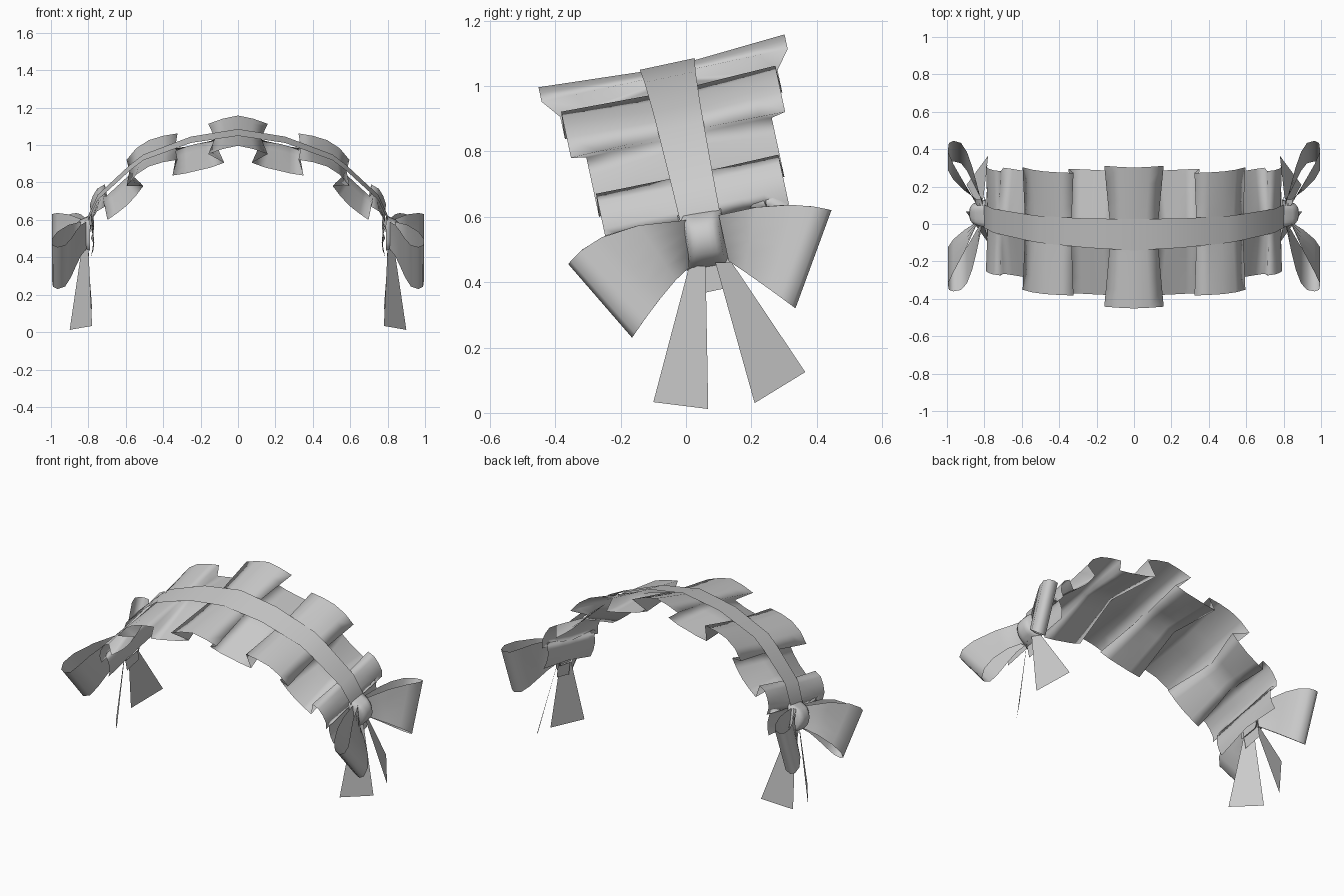
import bpy
from mathutils import Vector

cube = bpy.data.objects.get("Cube")
if cube:
    bpy.data.objects.remove(cube, do_unlink=True)

mat = bpy.data.materials.new("soft_grey")
mat.use_nodes = True
GREY = (0.6, 0.6, 0.6, 1)
mat.diffuse_color = GREY
mat.node_tree.nodes["Principled BSDF"].inputs["Base Color"].default_value = GREY


def sheet(name, rows, closed=False, mirror=False, angle=0.7):
    """Make a quad sheet from rows of points, optionally closed into a tube."""
    n, m = len(rows), len(rows[0])
    faces = []
    for i in range(n if closed else n - 1):
        k = (i + 1) % n
        for j in range(m - 1):
            faces.append((i * m + j, k * m + j, k * m + j + 1, i * m + j + 1))
    mesh = bpy.data.meshes.new(name)
    mesh.from_pydata([p for row in rows for p in row], [], faces)
    mesh.materials.append(mat)
    obj = bpy.data.objects.new(name, mesh)
    bpy.context.collection.objects.link(obj)
    if mirror:
        obj.modifiers.new("other_side", 'MIRROR')
    bpy.ops.object.select_all(action='DESELECT')
    obj.select_set(True)
    bpy.context.view_layer.objects.active = obj
    bpy.ops.object.shade_smooth_by_angle(angle=angle)
    return obj


def lerp(a, b, t):
    return a + (b - a) * t


# Arch path of the headband, in its own slightly tilted plane
ARCH = [Vector(p) for p in [(0, 0), (0.25, -0.04), (0.5, -0.135), (0.57, -0.19),
                            (0.74, -0.35), (0.79, -0.46), (0.785, -0.71)]]
UP = Vector((0, -0.21, 0.978))
ACROSS = Vector((0, 0.978, 0.21))
TOP = Vector((0, -0.055, 1.056))


def arch(s):
    d = abs(s)
    for a, b in zip(ARCH, ARCH[1:]):
        length = (b - a).length
        if d <= length or b is ARCH[-1]:
            p = a.lerp(b, d / length)
            return Vector((p.x if s >= 0 else -p.x, p.y))
        d -= length


def on_arch(s, v, h):
    """Point at arc length s, v across the band and h above it."""
    p = arch(s)
    t = (arch(s + 0.07) - arch(s - 0.07)).normalized()
    p = p + Vector((-t.y, t.x)) * h
    return TOP + Vector((p.x, 0, 0)) + UP * p.y + ACROSS * v


# Ruffle: alternating raised and sunken pleats that overlap at the edges
CENTRES = [0, 0.235, 0.485, 0.72, 0.90, 1.04]
EDGE_HALF = [0.16, 0.15, 0.155, 0.145, 0.09, 0.08]
MID_HALF = [0.125, 0.105, 0.14, 0.09, 0.08, 0.06]
HEIGHT = [0.025, -0.085, 0.025, -0.08, 0.015, -0.02]
pleats = [(k, -1) for k in range(5, 0, -1)] + [(k, 1) for k in range(6)]
rows = []
for k, side in pleats:
    raised = k % 2 == 0
    curl = -0.02 if raised else 0.02
    for t in (-1, -0.5, 0, 0.5, 1):
        row = []
        for j in range(-4, 5):
            f = abs(j) / 4
            s = side * CENTRES[k] + t * lerp(MID_HALF[k], EDGE_HALF[k], f)
            h = lerp(0 if raised else -0.015, HEIGHT[k] + curl * t * t, f)
            reach = lerp(0.40, 0.27, k / 5) if j < 0 else lerp(0.37, 0.25, k / 5)
            if not raised:
                reach -= 0.02
            row.append(on_arch(s, reach * j / 4, h))
        rows.append(row)
sheet("ruffle", rows, angle=3.1)

# Plain band lying over the ruffle
stops = [0.253, 0.52, 0.61, 0.843, 0.964, 1.08, 1.2]
stops = [-s for s in reversed(stops)] + [0] + stops
rows = []
for s in stops:
    half = lerp(0.086, 0.062, min(1, abs(s)))
    rows.append([on_arch(s, v * half, 0.012) for v in (-1, 1)])
sheet("band", rows, angle=0.5)


def bend(a, b, c, t):
    return Vector(a) * (1 - t) ** 2 + Vector(b) * 2 * t * (1 - t) + Vector(c) * t * t


# Bow loops: teardrop tubes that flare away from the knot
TEARDROP = [(0, 0.01), (0.3, 0.035), (0.6, 0.055), (0.82, 0.055), (0.96, 0.03),
            (1, 0), (0.96, -0.035), (0.8, -0.045), (0.55, -0.04), (0.3, -0.03), (0, -0.02)]


def bow_loop(name, edge_a, edge_b):
    rows = []
    for a, t in TEARDROP:
        p, q = bend(*edge_a, a), bend(*edge_b, a)
        row = []
        for j in range(5):
            r = p.lerp(q, j / 4)
            row.append((0.83 + 0.135 * a + t, r.x, r.y))
        rows.append(row)
    sheet(name, rows, closed=True, mirror=True, angle=1.2)


bow_loop("bow_front_loop",
         [(0, 0.59), (-0.27, 0.58), (-0.36, 0.455)],
         [(0.01, 0.445), (-0.05, 0.40), (-0.165, 0.23)])
bow_loop("bow_back_loop",
         [(0.13, 0.465), (0.20, 0.42), (0.335, 0.32)],
         [(0.10, 0.605), (0.30, 0.66), (0.445, 0.62)])

# Ribbon tails hanging below the knot, each twisted a little
sheet("front_tail", [[(0.80, 0.01, 0.45), (0.835, 0.06, 0.45)],
                     [(0.78, -0.10, 0.033), (0.90, 0.068, 0.012)]], mirror=True)
sheet("back_tail", [[(0.83, 0.09, 0.46), (0.805, 0.14, 0.46)],
                    [(0.895, 0.21, 0.03), (0.78, 0.365, 0.125)]], mirror=True)

# Domed knot at the middle of each bow
rows = []
for i in range(-4, 5):
    row = []
    for j in range(-4, 5):
        u, v = i / 4, j / 4
        bulge = ((1 - u ** 4) * (1 - v ** 2)) ** 0.5
        row.append((0.79 + 0.09 * bulge,
                    0.055 + 0.066 * u - 0.015 * v,
                    0.53 + 0.011 * u + 0.085 * v))
    rows.append(row)
sheet("bow_knot", rows, mirror=True, angle=3.1)
